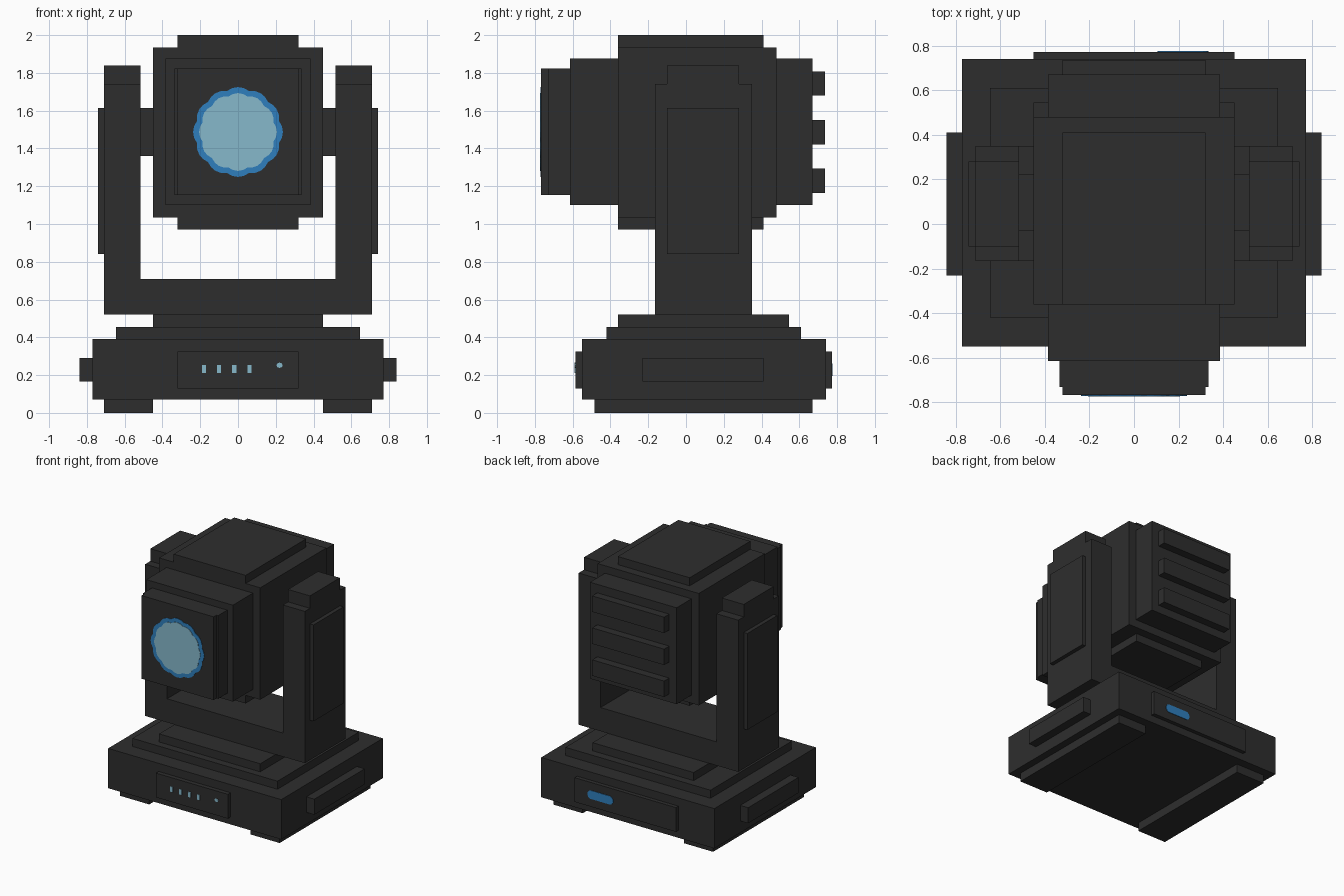
import bpy
import bmesh
from math import cos, sin, pi

cube = bpy.data.objects.get("Cube")
if cube:
    bpy.data.objects.remove(cube, do_unlink=True)


def material(name, rgb):
    mat = bpy.data.materials.new(name)
    mat.use_nodes = True
    mat.diffuse_color = (*rgb, 1)
    mat.node_tree.nodes["Principled BSDF"].inputs["Base Color"].default_value = (*rgb, 1)
    return mat


BLACK = material("charcoal", (0.027, 0.027, 0.027))
BLUE = material("blue", (0.028, 0.212, 0.51))
PALE = material("pale_blue", (0.24, 0.48, 0.6))


def finish(name, bm, mat):
    mesh = bpy.data.meshes.new(name)
    bmesh.ops.recalc_face_normals(bm, faces=bm.faces)
    bm.to_mesh(mesh)
    bm.free()
    mesh.materials.append(mat)
    obj = bpy.data.objects.new(name, mesh)
    bpy.context.collection.objects.link(obj)
    return obj


def box(name, x, y, z, mat=BLACK):
    """Box from (min, max) ranges; a single x number means symmetric."""
    if not isinstance(x, tuple):
        x = (-x, x)
    bm = bmesh.new()
    bmesh.ops.create_cube(bm, size=1)
    for v in bm.verts:
        v.co = [r[0] if c < 0 else r[1] for c, r in zip(v.co, (x, y, z))]
    return finish(name, bm, mat)


def pair(name, x, y, z):
    """The same box on both sides."""
    box("left_" + name, x, y, z)
    box("right_" + name, (-x[1], -x[0]), y, z)


def plate(name, points, y, depth, mat):
    """Flat outline in x and z, given thickness along y."""
    bm = bmesh.new()
    face = bm.faces.new([bm.verts.new((px, y, pz)) for px, pz in points])
    out = bmesh.ops.extrude_face_region(bm, geom=[face])
    for v in out["geom"]:
        if isinstance(v, bmesh.types.BMVert):
            v.co.y += depth
    return finish(name, bm, mat)


def scalloped(radius, z):
    """Twelve-lobed round outline."""
    pts = []
    for i in range(48):
        a = 2 * pi * i / 48
        r = radius * (1, 0.985, 0.945, 0.985)[i % 4]
        pts.append((r * cos(a), z + r * sin(a)))
    return pts


# Base
box("base", 0.77, (-0.55, 0.74), (0.07, 0.39))
pair("foot", (0.45, 0.71), (-0.485, 0.67), (0, 0.07))
pair("base_handle", (0.77, 0.84), (-0.23, 0.41), (0.165, 0.29))
box("front_panel", 0.32, (-0.585, -0.55), (0.13, 0.325))
box("back_panel", 0.45, (0.74, 0.772), (0.13, 0.325))
box("lower_turntable", 0.645, (-0.42, 0.61), (0.39, 0.455))
box("upper_turntable", 0.45, (-0.36, 0.545), (0.455, 0.52))

# Indicators and rear socket
for i in range(4):
    x = -0.18 + 0.08 * i
    box(f"indicator_{i + 1}", (x - 0.011, x + 0.011), (-0.589, -0.585), (0.212, 0.254), PALE)
plate("status_light", [(0.22 + 0.017 * cos(i * pi / 4), 0.252 + 0.014 * sin(i * pi / 4))
                       for i in range(8)], -0.585, -0.004, PALE)
socket = []
for i in range(12):
    a = (i + 0.5) * pi / 6
    side = 1 if cos(a) > 0 else -1
    socket.append((0.22 + side * 0.08 + 0.035 * cos(a), 0.228 + 0.035 * sin(a)))
plate("rear_socket", socket, 0.772, 0.004, BLUE)

# Yoke
box("yoke_bridge", 0.71, (-0.165, 0.35), (0.52, 0.71))
pair("yoke_arm", (0.515, 0.71), (-0.165, 0.35), (0.71, 1.74))
pair("arm_cap", (0.515, 0.71), (-0.10, 0.28), (1.74, 1.84))
pair("arm_cover", (0.71, 0.742), (-0.10, 0.28), (0.84, 1.615))
pair("tilt_pivot", (0.45, 0.515), (-0.03, 0.225), (1.36, 1.615))

# Head
box("head_body", 0.45, (-0.36, 0.48), (1.035, 1.935))
box("head_top_plate", 0.32, (-0.36, 0.41), (1.935, 2.0))
box("head_bottom_plate", 0.32, (-0.36, 0.41), (0.97, 1.035))
box("head_front_step", 0.385, (-0.615, -0.36), (1.10, 1.875))
box("lens_housing", 0.335, (-0.73, -0.615), (1.153, 1.822))
box("lens_face", 0.32, (-0.767, -0.73), (1.153, 1.822))
box("head_back_step", 0.385, (0.48, 0.67), (1.10, 1.875))
for i in range(3):
    z = 1.165 + 0.257 * i
    box(f"cooling_fin_{i + 1}", 0.32, (0.67, 0.735), (z, z + 0.128))

# Lens
plate("lens_ring", scalloped(0.238, 1.487), -0.767, -0.003, BLUE)
plate("lens_glass", scalloped(0.206, 1.487), -0.767, -0.006, PALE)
